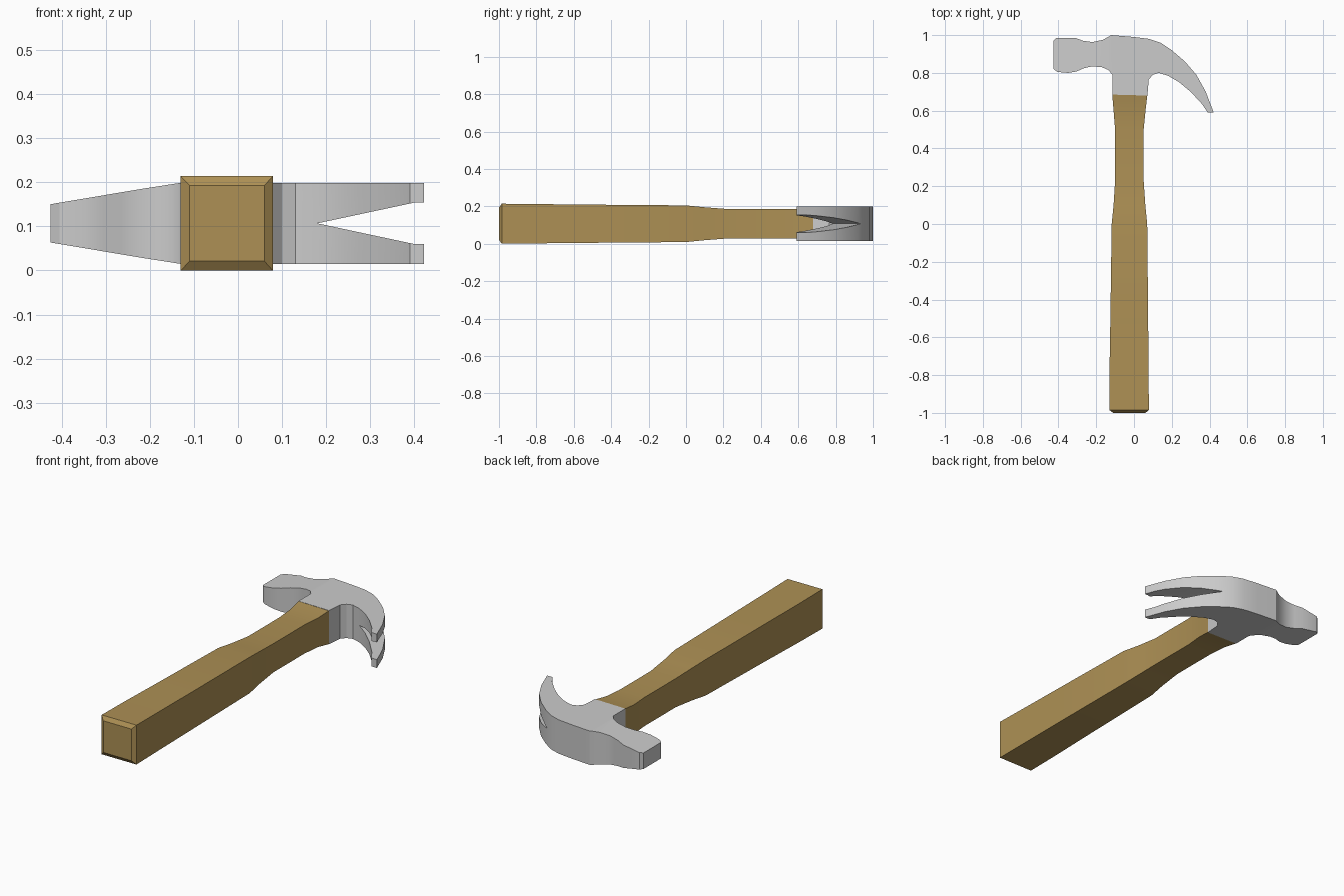
import bpy, bmesh, math

if "Cube" in bpy.data.objects:
    bpy.data.objects.remove(bpy.data.objects["Cube"])

def finish(bm, name):
    bmesh.ops.recalc_face_normals(bm, faces=bm.faces)
    me = bpy.data.meshes.new(name)
    bm.to_mesh(me)
    bm.free()
    ob = bpy.data.objects.new(name, me)
    bpy.context.collection.objects.link(ob)
    return ob

def shade(ob):
    bpy.ops.object.select_all(action='DESELECT')
    ob.select_set(True)
    bpy.context.view_layer.objects.active = ob
    bpy.ops.object.shade_smooth_by_angle(angle=math.radians(30))

ZC = 0.107

# Wooden handle: rectangular sections lofted along y (y, x min, x max, half height)
sections = [(-1.0, -0.11, 0.06, 0.086), (-0.985, -0.13, 0.079, 0.107),
            (-0.8, -0.13, 0.077, 0.105), (-0.5, -0.125, 0.075, 0.102),
            (0.0, -0.118, 0.07, 0.098), (0.1, -0.108, 0.06, 0.088),
            (0.23, -0.1, 0.051, 0.078), (0.5, -0.1, 0.051, 0.078),
            (0.60, -0.108, 0.061, 0.079), (0.685, -0.115, 0.071, 0.091)]
bm = bmesh.new()
rings = [[bm.verts.new((x, y, ZC + s * h)) for x, s in ((a, -1), (b, -1), (b, 1), (a, 1))]
         for y, a, b, h in sections]
for r, q in zip(rings, rings[1:]):
    for i in range(4):
        j = (i + 1) % 4
        bm.faces.new((r[i], r[j], q[j], q[i]))
bm.faces.new(rings[0])
bm.faces.new(rings[-1])
handle = finish(bm, "handle")
wood = bpy.data.materials.new("wood")
wood.diffuse_color = (0.42, 0.28, 0.09, 1)
wood.use_nodes = True
wood.node_tree.nodes["Principled BSDF"].inputs["Base Color"].default_value = wood.diffuse_color
handle.data.materials.append(wood)
shade(handle)

# Steel head: side outline extruded in z, thinning towards the striking face
outline = [(-0.425, 0.97), (-0.41, 0.985), (-0.31, 0.985), (-0.27, 0.97), (-0.22, 0.963),
           (-0.165, 0.975), (-0.12, 1.0), (0.0, 0.99), (0.08, 0.98), (0.14, 0.96),
           (0.2, 0.92), (0.27, 0.86), (0.33, 0.79), (0.38, 0.7), (0.422, 0.59),
           (0.39, 0.59), (0.36, 0.635), (0.3, 0.7), (0.24, 0.75), (0.18, 0.785),
           (0.13, 0.8), (0.1, 0.79), (0.078, 0.765), (0.071, 0.68), (-0.115, 0.685),
           (-0.115, 0.79), (-0.135, 0.815), (-0.17, 0.83), (-0.22, 0.835),
           (-0.265, 0.825), (-0.305, 0.807), (-0.35, 0.8), (-0.405, 0.805), (-0.425, 0.82)]

def half_height(x):
    if x > -0.13:
        return 0.092
    if x > -0.22:
        return 0.078 + (x + 0.22) / 0.09 * 0.014
    return 0.078 + (x + 0.22) / 0.205 * 0.0345

bm = bmesh.new()
bm.faces.new([bm.verts.new((x, y, 0)) for x, y in outline])
for x in (-0.22, -0.13):
    bmesh.ops.bisect_plane(bm, geom=bm.verts[:] + bm.edges[:] + bm.faces[:],
                           plane_co=(x, 0, 0), plane_no=(1, 0, 0))
ext = bmesh.ops.extrude_face_region(bm, geom=bm.faces[:], use_keep_orig=True)
top = {g for g in ext["geom"] if isinstance(g, bmesh.types.BMVert)}
for v in bm.verts:
    v.co.z = ZC + (1 if v in top else -1) * half_height(v.co.x)
head = finish(bm, "hammer_head")

# V notch splitting the claw
bm = bmesh.new()
notch = [(0.18, ZC), (0.4, 0.154), (0.5, 0.154), (0.5, 0.06), (0.4, 0.06)]
face = bm.faces.new([bm.verts.new((x, 0.4, z)) for x, z in notch])
ext = bmesh.ops.extrude_face_region(bm, geom=[face], use_keep_orig=True)
for g in ext["geom"]:
    if isinstance(g, bmesh.types.BMVert):
        g.co.y = 1.2
cutter = finish(bm, "claw_notch_cutter")
cutter.hide_render = True
mod = head.modifiers.new("claw_notch", 'BOOLEAN')
mod.object = cutter
mod.operation = 'DIFFERENCE'
mod.solver = 'EXACT'
bpy.context.view_layer.objects.active = head
bpy.ops.object.modifier_apply(modifier=mod.name)
bpy.data.objects.remove(cutter)
shade(head)
